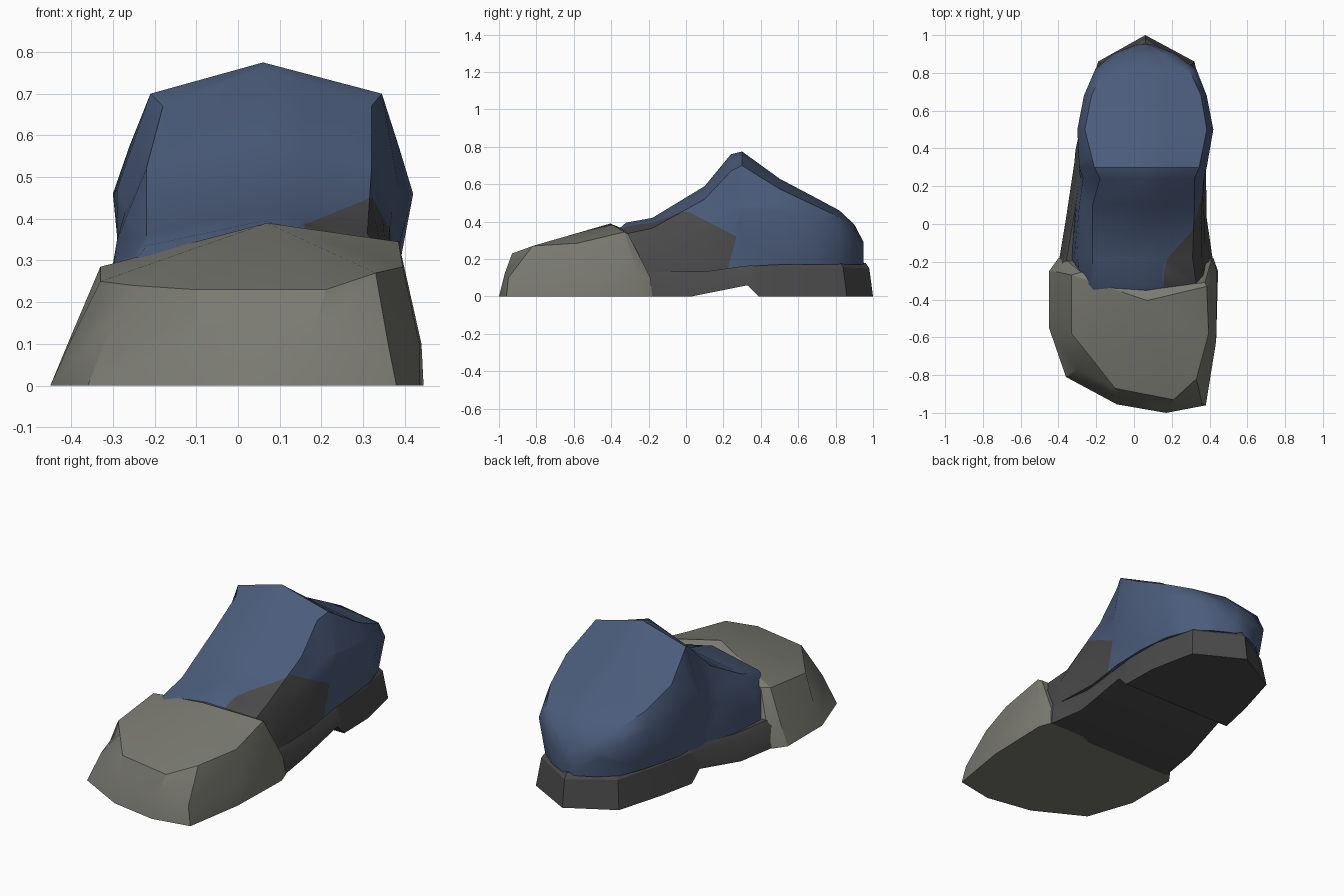
import bpy, bmesh
from mathutils import Vector

if "Cube" in bpy.data.objects:
    bpy.data.objects.remove(bpy.data.objects["Cube"])


def material(name, rgb):
    m = bpy.data.materials.new(name)
    m.diffuse_color = (*rgb, 1)
    m.use_nodes = True
    m.node_tree.nodes["Principled BSDF"].inputs["Base Color"].default_value = m.diffuse_color
    return m


BLUE = material("blue cloth", (0.069, 0.105, 0.195))
DARK = material("dark rubber", (0.068, 0.068, 0.068))
GREY = material("warm grey", (0.195, 0.197, 0.168))


def finish(bm, name, mats, angle):
    bmesh.ops.recalc_face_normals(bm, faces=bm.faces)
    mesh = bpy.data.meshes.new(name)
    bm.to_mesh(mesh)
    bm.free()
    for m in mats:
        mesh.materials.append(m)
    ob = bpy.data.objects.new(name, mesh)
    bpy.context.collection.objects.link(ob)
    bpy.ops.object.select_all(action='DESELECT')
    ob.select_set(True)
    bpy.context.view_layer.objects.active = ob
    bpy.ops.object.shade_smooth_by_angle(angle=angle)


def add_row(bm, pts):
    return [bm.verts.new(p) for p in pts]


def bridge(bm, a, b, closed=False):
    n = len(a)
    for i in range(n if closed else n - 1):
        j = (i + 1) % n
        bm.faces.new((a[i], a[j], b[j], b[i]))


# Toe cap: bottom, middle and top rows run from left rear round the front
bm = bmesh.new()
low = add_row(bm, [(-.45, -.25, 0), (-.45, -.55, 0), (-.36, -.81, 0), (-.09, -.955, 0),
                   (.17, -1, 0), (.38, -.96, 0), (.435, -.62, 0), (.445, -.25, 0)])
mid = add_row(bm, [(-.40, -.255, .12), (-.40, -.55, .11), (-.30, -.77, .155), (-.09, -.92, .12),
                   (.18, -.97, .12), (.36, -.95, .10), (.435, -.62, .10), (.44, -.25, .10)])
top = add_row(bm, [(-.33, -.27, .285), (-.33, -.58, .25), (-.25, -.68, .24), (-.10, -.87, .23),
                   (.21, -.93, .23), (.33, -.82, .27), (.395, -.58, .285), (.385, -.33, .345)])
peak = bm.verts.new((.07, -.405, .39))
bridge(bm, low, mid)
bridge(bm, mid, top)
for a, b in zip(top, top[1:]):
    bm.faces.new((a, b, peak))
# Rear lip of the toe cap
lip = add_row(bm, [(-.40, -.18, 0), (-.36, -.19, .13), (-.28, -.255, .28), (.05, -.345, .365),
                   (.375, -.31, .335), (.41, -.19, .10), (.42, -.18, 0)])
arch = [low[0], mid[0], top[0], peak, top[-1], mid[-1], low[-1]]
bridge(bm, arch, lip)
bm.faces.new(lip)
bm.faces.new(low + [lip[-1], lip[0]])
finish(bm, "toe_cap", [GREY], 0.45)

# Sole: stations (y, left x, right x, bottom z, top z) plus a heel point
stations = [(-.21, -.40, .42, 0, .14), (.03, -.36, .385, 0, .14), (.33, -.315, .38, .06, .18),
            (.39, -.31, .38, 0, .19), (.60, -.265, .375, 0, .19), (.86, -.19, .32, 0, .185)]
outline = ([(l, y, b, t) for y, l, r, b, t in stations] + [(.06, 1, 0, .18)]
           + [(r, y, b, t) for y, l, r, b, t in reversed(stations)])


def inset(x, y, d):
    # pull an outline point towards the centre line, and the heel forward
    return (x + (d if x < 0 else -d if x > .1 else 0), y - (d if y > .8 else 0))


bm = bmesh.new()
rows = [add_row(bm, [(x, y, b) for x, y, b, t in outline]),
        add_row(bm, [(*inset(x, y, .02), t - .03) for x, y, b, t in outline]),
        add_row(bm, [(*inset(x, y, .04), t) for x, y, b, t in outline])]
bridge(bm, rows[0], rows[1], True)
bridge(bm, rows[1], rows[2], True)
n = len(outline)
for row in (rows[0], rows[2]):
    for i in range(5):
        bm.faces.new((row[i], row[i + 1], row[n - 2 - i], row[n - 1 - i]))
    bm.faces.new(row[5:8])
finish(bm, "sole", [DARK], 0.45)

# Upper: cross-sections along y
# y, left x (base, side, rim), right x (rim, side, base), z (base, side, rim, ridge)
sections = [
    (-.42, -.25, -.25, -.20, .28, .31, .31, .10, .20, .25, .31),
    (-.32, -.29, -.28, -.22, .33, .37, .37, .12, .25, .335, .395),
    (-.18, -.33, -.30, -.22, .31, .36, .38, .13, .27, .365, .42),
    (.10, -.31, -.29, -.22, .32, .36, .37, .13, .35, .52, .59),
    (.24, -.29, -.27, -.18, .32, .37, .37, .15, .42, .67, .76),
    (.30, -.29, -.29, -.21, .345, .385, .37, .16, .47, .70, .775),
    (.50, -.27, -.30, -.26, .385, .42, .365, .17, .46, .575, .63),
    (.68, -.225, -.265, -.225, .355, .385, .345, .17, .41, .49, .535),
    (.82, -.17, -.205, -.16, .29, .33, .29, .17, .36, .425, .46),
    (.90, -.08, -.11, -.06, .18, .22, .19, .17, .32, .36, .385),
    (.95, .02, .01, .03, .08, .10, .09, .17, .22, .27, .29)]
bm = bmesh.new()
prev = None
for y, xa, xb, xc, xd, xe, xf, za, zb, zc, zd in sections:
    row = add_row(bm, [(xa, y, za), (xb, y, zb), (xc, y, zc), (.06, y, zd),
                       (xd, y, zc), (xe, y, zb), (xf, y, za)])
    if prev:
        bridge(bm, prev, row, True)
    else:
        bm.faces.new(row)
    prev = row
bm.faces.new(prev)
# Dark side patch: cut along its borders, then colour the faces inside
borders = [((.16, 0, 0), (-1, 0, 0)), ((.16, 0, .386), (-.41, 0, 1)),
           ((.36, 0, .46), (0, .52, 1)), ((.36, .27, .32), (0, 1, -.27))]
for co, no in borders:
    bmesh.ops.bisect_plane(bm, geom=bm.verts[:] + bm.edges[:] + bm.faces[:],
                           plane_co=co, plane_no=no, dist=1e-5)
for f in bm.faces:
    c = f.calc_center_median()
    if all((c - Vector(co)).dot(Vector(no)) < 0 for co, no in borders):
        f.material_index = 1
finish(bm, "upper", [BLUE, DARK], 0.6)
